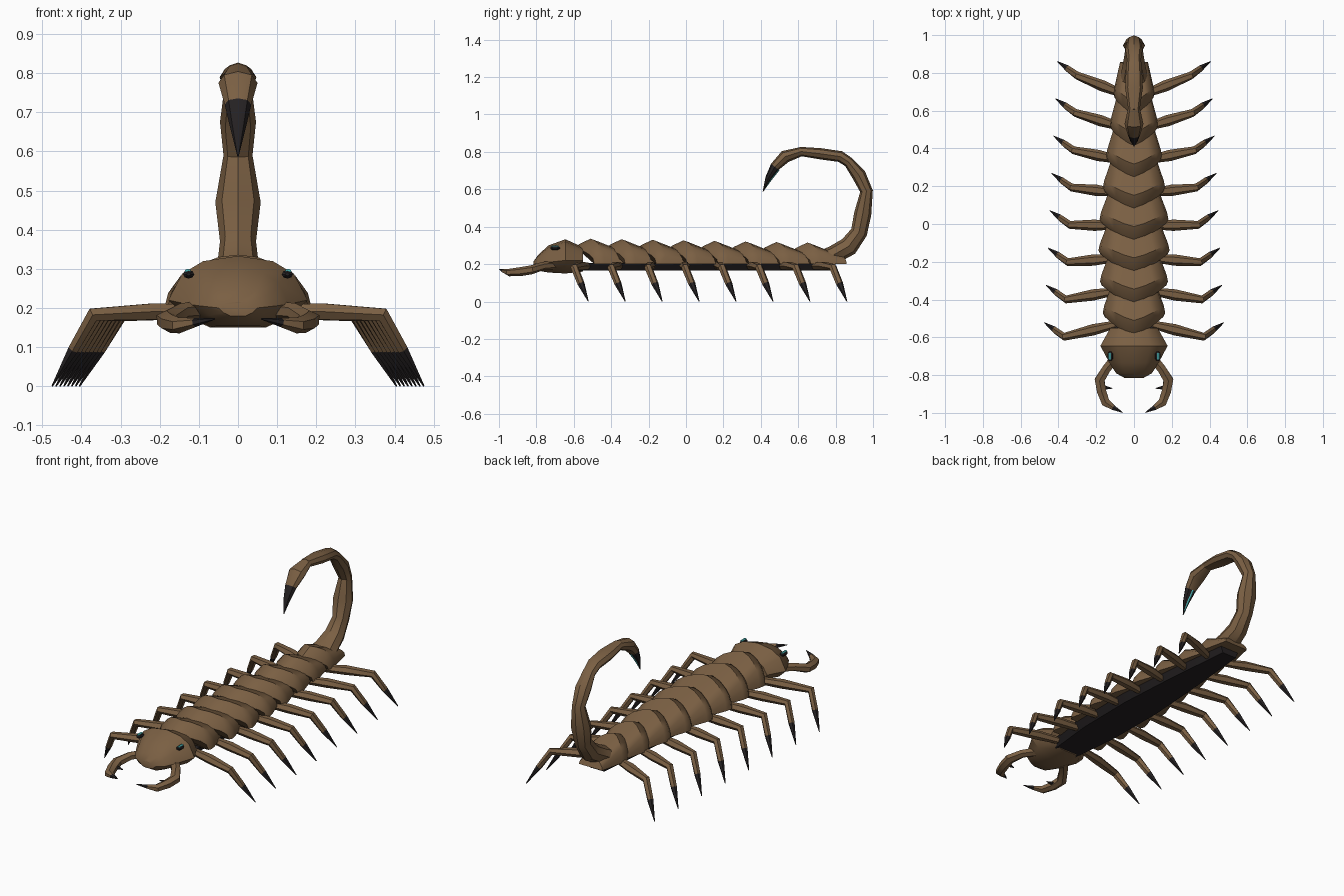
import bpy, bmesh, math
from mathutils import Vector

if "Cube" in bpy.data.objects:
    bpy.data.objects.remove(bpy.data.objects["Cube"])


def material(name, rgb):
    m = bpy.data.materials.new(name)
    m.diffuse_color = (*rgb, 1)
    m.use_nodes = True
    m.node_tree.nodes["Principled BSDF"].inputs["Base Color"].default_value = m.diffuse_color
    return m


BROWN = material("brown shell", (0.195, 0.115, 0.056))
DARK = material("dark claw", (0.018, 0.015, 0.016))
TEAL = material("teal glow", (0.08, 0.5, 0.5))


def loft(name, rings, mats=(BROWN,), rule=None, smooth=35):
    """Skin a closed body over rings; rule(ring, side) gives the colour index."""
    bm = bmesh.new()
    vs = [[bm.verts.new(p) for p in r] for r in rings]
    n = len(vs[0])
    for i in range(len(vs) - 1):
        for j in range(n):
            k = (j + 1) % n
            f = bm.faces.new((vs[i][j], vs[i][k], vs[i + 1][k], vs[i + 1][j]))
            f.material_index = rule(i, j) if rule else 0
    bm.faces.new(vs[0][::-1]).material_index = rule(0, 0) if rule else 0
    bm.faces.new(vs[-1]).material_index = rule(len(vs) - 2, 0) if rule else 0
    bmesh.ops.recalc_face_normals(bm, faces=bm.faces)
    me = bpy.data.meshes.new(name)
    bm.to_mesh(me)
    bm.free()
    for m in mats:
        me.materials.append(m)
    ob = bpy.data.objects.new(name, me)
    bpy.context.collection.objects.link(ob)
    bpy.context.view_layer.objects.active = ob
    ob.select_set(True)
    bpy.ops.object.shade_smooth_by_angle(angle=math.radians(smooth))
    ob.select_set(False)
    return ob


def tube(path, ref, sides=6):
    """Rings along a path of (x, y, z, radius along ref, radius across)."""
    pts = [Vector(p[:3]) for p in path]
    rings = []
    for i, p in enumerate(path):
        d0 = (pts[i] - pts[i - 1]).normalized() if i else Vector()
        d1 = (pts[i + 1] - pts[i]).normalized() if i < len(pts) - 1 else Vector()
        t = (d0 + d1).normalized()
        a = (Vector(ref) - t * t.dot(Vector(ref))).normalized()
        b = t.cross(a)
        rings.append([pts[i] + a * p[3] * math.cos(q) + b * p[4] * math.sin(q)
                      for q in (2 * math.pi * j / sides for j in range(sides))])
    return rings


# overlapping back plates, front edges swept back at the sides
def arch(y, w, top, sweep, zb=0.2, n=10):
    return [Vector((w * math.cos(a), y + sweep * abs(math.cos(a)) ** 1.3,
                    zb + (top - zb) * math.sin(a) ** 0.85 if 0 < j < n else zb))
            for j, a in enumerate(math.pi * j / n for j in range(n + 1))]


widths = [0.165, 0.18, 0.188, 0.182, 0.165, 0.148, 0.127, 0.108]
for i, w in enumerate(widths):
    f, top = -0.6 + 0.1655 * i, 0.336 - 0.003 * i
    loft(f"back_plate_{i + 1}", [arch(f, w * 0.95, top - 0.055, 0.11),
                                 arch(f + 0.03, w, top - 0.028, 0.1),
                                 arch(f + 0.09, w * 0.96, top, 0.075),
                                 arch(f + 0.27, w * 0.68, top - 0.07, 0.03)])

# flat dark belly
loft("belly", [[Vector((s * w, y, z)) for s, w, z in
                ((1, b, 0.205), (1, b * 0.75, 0.165), (-1, b * 0.75, 0.165), (-1, b, 0.205))]
               for y, b in ((-0.62, 0.09), (-0.3, 0.135), (0.05, 0.14), (0.4, 0.11), (0.8, 0.06))],
     (DARK,))


# head: rings of (y, half width, top, middle, bottom)
def head_ring(y, w, top, mid, bot):
    half = [(0, top), (0.5, top - 0.12 * (top - mid)), (0.8, top - 0.4 * (top - mid)),
            (1, mid), (0.75, mid - 0.6 * (mid - bot)), (0.4, bot)]
    return [Vector((x * w, y, z)) for x, z in half] + \
           [Vector((-x * w, y, z)) for x, z in half[:0:-1]]


loft("head", [head_ring(-0.815, 0.05, 0.215, 0.2, 0.18),
              head_ring(-0.79, 0.095, 0.25, 0.205, 0.165),
              head_ring(-0.735, 0.13, 0.3, 0.21, 0.155),
              head_ring(-0.645, 0.178, 0.333, 0.22, 0.15),
              head_ring(-0.55, 0.125, 0.29, 0.22, 0.16)])

# tail: y, z, half width, half thickness
tail = [(0.70, 0.225, 0.09, 0.035), (0.79, 0.25, 0.07, 0.05), (0.87, 0.295, 0.055, 0.052),
        (0.925, 0.37, 0.046, 0.045), (0.945, 0.47, 0.058, 0.046), (0.965, 0.59, 0.037, 0.034),
        (0.925, 0.675, 0.046, 0.038), (0.87, 0.745, 0.037, 0.028), (0.825, 0.775, 0.042, 0.03),
        (0.72, 0.79, 0.047, 0.03), (0.605, 0.803, 0.03, 0.024)]
loft("tail", tube([(0, *p) for p in tail], (1, 0, 0), 8))

# tail root flap
loft("tail_root_plate", [arch(0.66, 0.1, 0.27, 0.03), arch(0.76, 0.085, 0.26, 0.03),
                         arch(0.835, 0.05, 0.215, 0.0)])

# stinger with dark point and a glowing strip on the inner side
sting = [(0.62, 0.803, 0.03, 0.024), (0.53, 0.775, 0.05, 0.034), (0.475, 0.72, 0.034, 0.026),
         (0.44, 0.66, 0.02, 0.016), (0.412, 0.588, 0.002, 0.002)]
loft("stinger", tube([(0, *p) for p in sting], (1, 0, 0), 8), (BROWN, DARK),
     lambda i, j: int(i >= 2))
loft("stinger_glow", tube([(0, 0.497, 0.705, 0.006, 0.004), (0, 0.456, 0.653, 0.006, 0.004),
                           (0, 0.418, 0.598, 0.002, 0.002)], (1, 0, 0), 4), (TEAL,))

for s, side in ((1, "right"), (-1, "left")):
    # walking legs: thigh to knee, dark pointed shin
    for i in range(8):
        tx, ty = 0.475 - 0.01 * i, -0.522 + 0.1975 * i
        knee = Vector((tx - 0.105, ty - 0.075, 0.183))
        root = Vector((widths[i] * 0.55, -0.53 + 0.174 * i, 0.19))
        tip = Vector((tx, ty, 0.0))
        mid, shin = root.lerp(knee, 0.45), knee.lerp(tip, 0.48)
        mid.z += 0.004
        path = [(*root, 0.02, 0.02), (*mid, 0.03, 0.024), (*knee, 0.021, 0.02),
                (*shin, 0.019, 0.015), (*tip, 0.002, 0.002)]
        path = [(s * x, y, z, a, b) for x, y, z, a, b in path]
        loft(f"leg_{side}_{i + 1}", tube(path, (0, 1, 0)), (BROWN, DARK),
             lambda i, j: int(i >= 3))

    # pincer arm curling inward to a point
    claw = [(0.09, -0.70, 0.195, 0.024, 0.03), (0.145, -0.765, 0.19, 0.022, 0.026),
            (0.182, -0.825, 0.17, 0.024, 0.03), (0.172, -0.885, 0.16, 0.024, 0.028),
            (0.15, -0.945, 0.155, 0.02, 0.026), (0.11, -0.972, 0.163, 0.012, 0.015),
            (0.06, -0.998, 0.172, 0.002, 0.002)]
    claw = [(s * x, y, z, a, b) for x, y, z, a, b in claw]
    loft(f"pincer_{side}", tube(claw, (0, 0, 1)), (BROWN, DARK), lambda i, j: int(i >= 5))
    # small tooth on the inner side of the pincer
    loft(f"pincer_tooth_{side}", tube([(s * 0.165, -0.865, 0.16, 0.012, 0.015),
                                       (s * 0.115, -0.87, 0.16, 0.002, 0.002)], (0, 0, 1)),
         (DARK,))

    # eye: dark socket with a glowing slit on top
    eye = Vector((s * 0.126, -0.7, 0.286))
    loft(f"eye_socket_{side}", tube([(eye.x, eye.y + d, eye.z, r, 1.3 * r) for d, r in
                                     ((-0.025, 0.004), (-0.014, 0.011), (0.014, 0.011),
                                      (0.025, 0.004))], (0, 0, 1), 8), (DARK,))
    loft(f"eye_glow_{side}", tube([(eye.x + s * 0.002, eye.y + d, eye.z + 0.009, 0.005, 0.008)
                                   for d in (-0.018, 0.018)], (0, 0, 1), 6), (TEAL,))
